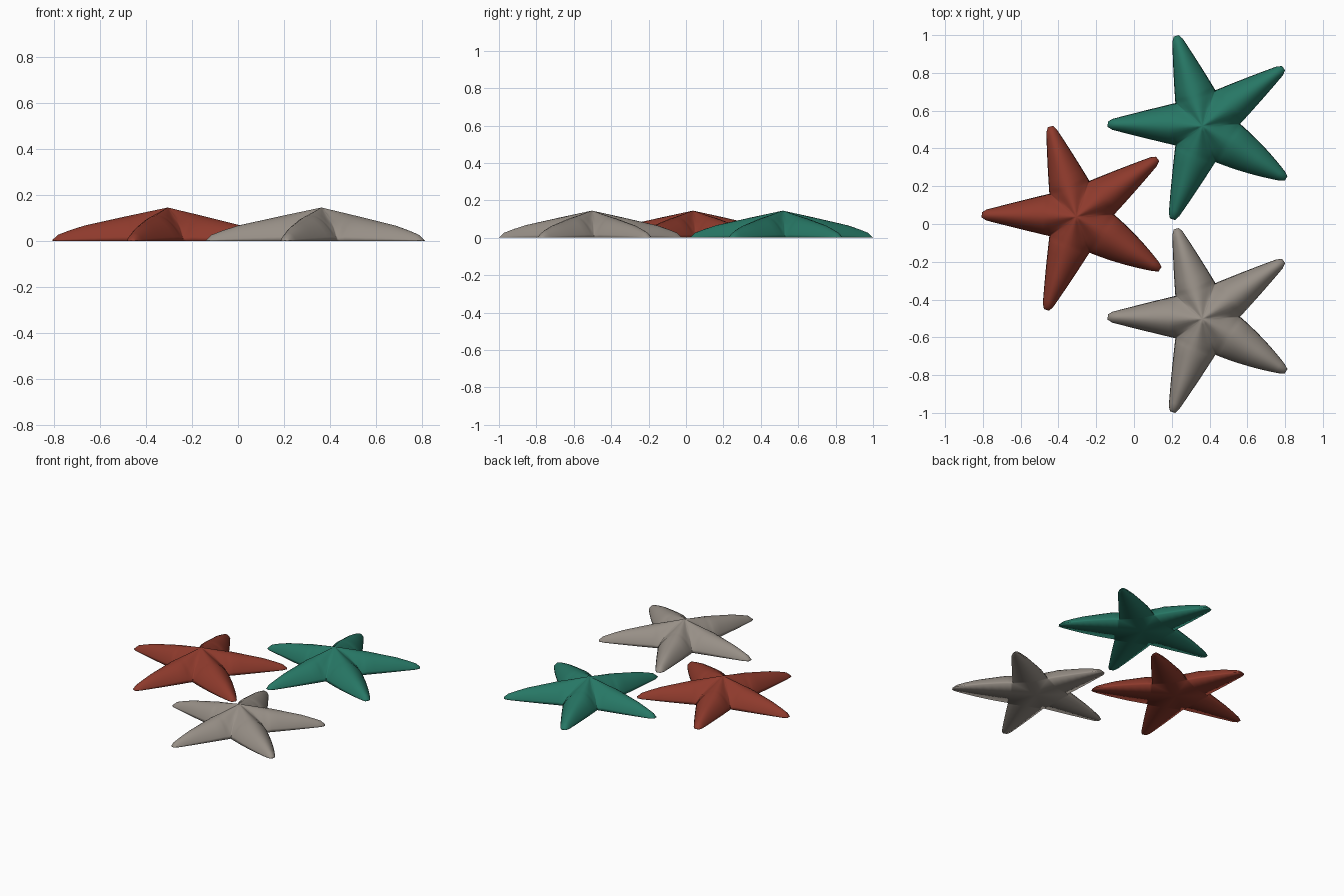
import bpy, bmesh
from math import cos, pi
from mathutils import Vector

if "Cube" in bpy.data.objects:
    bpy.data.objects.remove(bpy.data.objects["Cube"])

# Arm tips (x, y, side bulge) and the valleys that follow each tip, clockwise
TIPS = [(-.501, .010, .001), (-.138, .478, .002), (.430, .307, .002),
        (.443, -.277, .009), (-.158, -.493, .002)]
VALLEYS = [(-.143, .122), (.069, .19), (.20, .012), (.069, -.19), (-.143, -.102)]
RIDGE = [(0, .145), (.35, .108), (.72, .067), (.85, .046), (.95, .027), (1, .004)]
SEAM = [(0, .145), (.3, .12), (.55, .092), (.8, .054), (.93, .023), (1, 0)]
S0 = .3       # where an arm leaves the body
SH = .95      # where the blunt tip starts


def interp(table, x):
    for (a, p), (b, q) in zip(table, table[1:]):
        if x <= b:
            return p + (q - p) * (x - a) / (b - a)
    return table[-1][1]


def edge_point(s, tip, valley, bulge):
    """Point on the arm border: body seam first, then the outline at z = 0."""
    if s <= S0:
        u = s / S0
        return Vector((valley.x * u, valley.y * u, interp(SEAM, u)))
    axis = tip.normalized()
    side = Vector((-axis.y, axis.x))
    if side.dot(valley) < 0:
        side = -side
    shoulder = tip * SH + side * .029
    if s <= SH:
        k = (s - S0) / (SH - S0)
        p = valley.lerp(shoulder, k) + side * bulge * 4 * k * (1 - k)
    else:
        k = (s - SH) / (1 - SH)
        p = shoulder.lerp(tip + side * .014, k)
    return p.to_3d()


def section(s, t):
    """Cross-section height: soft saddle on the body, rounded on the arm."""
    soft = .5 + .5 * cos(pi * t)
    arm = (1 - t * t) ** .75
    k = min(1, max(0, (s / S0 - .4) / .8))
    return soft + (arm - soft) * k


def star_mesh():
    bm = bmesh.new()
    stations = [0, .05, .1, .15, .2, .24, .27, .288, S0, .33, .36, .44, .54, .64,
                .72, .79, .85, .91, SH, .98, 1]
    ts = [0, .2, .4, .6, .75, .87, .95, 1]
    for i, (x, y, bulge) in enumerate(TIPS):
        tip = Vector((x, y))
        for valley in (Vector(VALLEYS[i]), Vector(VALLEYS[i - 1])):
            rows = []
            for s in stations:
                top = (tip * s).to_3d()
                top.z = interp(RIDGE, s)
                edge = edge_point(s, tip, valley, bulge)
                row = []
                for t in ts:
                    p = top.lerp(edge, t)
                    p.z = edge.z + (top.z - edge.z) * section(s, t)
                    row.append(bm.verts.new(p))
                rows.append(row)
            for a, b in zip(rows, rows[1:]):
                for j in range(len(ts) - 1):
                    bm.faces.new((a[j], b[j], b[j + 1], a[j + 1]))
            # Blunt end of the arm
            foot = bm.verts.new(tip.to_3d())
            for j in range(len(ts) - 1):
                bm.faces.new((rows[-1][j], foot, rows[-1][j + 1]))
            # Flat underside: strips between the arm axis and the outline
            n = stations.index(S0)
            axis = [bm.verts.new((tip * s).to_3d()) for s in stations[n:]]
            rim = [r[-1] for r in rows[n:]]
            for k in range(len(rim) - 1):
                bm.faces.new((axis[k], rim[k], rim[k + 1], axis[k + 1]))
            bm.faces.new((bm.verts.new((0, 0, 0)), rim[0], axis[0]))
    bmesh.ops.remove_doubles(bm, verts=bm.verts, dist=.0004)
    bmesh.ops.recalc_face_normals(bm, faces=bm.faces)
    mesh = bpy.data.meshes.new("starfish")
    bm.to_mesh(mesh)
    bm.free()
    return mesh


# Three identical starfish, differing only in place and colour
for name, loc, col in [("red_starfish", (-.305, .038), (.27, .042, .025, 1)),
                       ("green_starfish", (.362, .518), (.02, .185, .13, 1)),
                       ("grey_starfish", (.362, -.503), (.31, .275, .24, 1))]:
    ob = bpy.data.objects.new(name, star_mesh())
    bpy.context.collection.objects.link(ob)
    ob.location = (*loc, 0)
    mat = bpy.data.materials.new(name)
    mat.diffuse_color = col
    mat.use_nodes = True
    mat.node_tree.nodes["Principled BSDF"].inputs["Base Color"].default_value = mat.diffuse_color
    ob.data.materials.append(mat)
    bpy.ops.object.select_all(action='DESELECT')
    ob.select_set(True)
    bpy.context.view_layer.objects.active = ob
    bpy.ops.object.shade_smooth()
